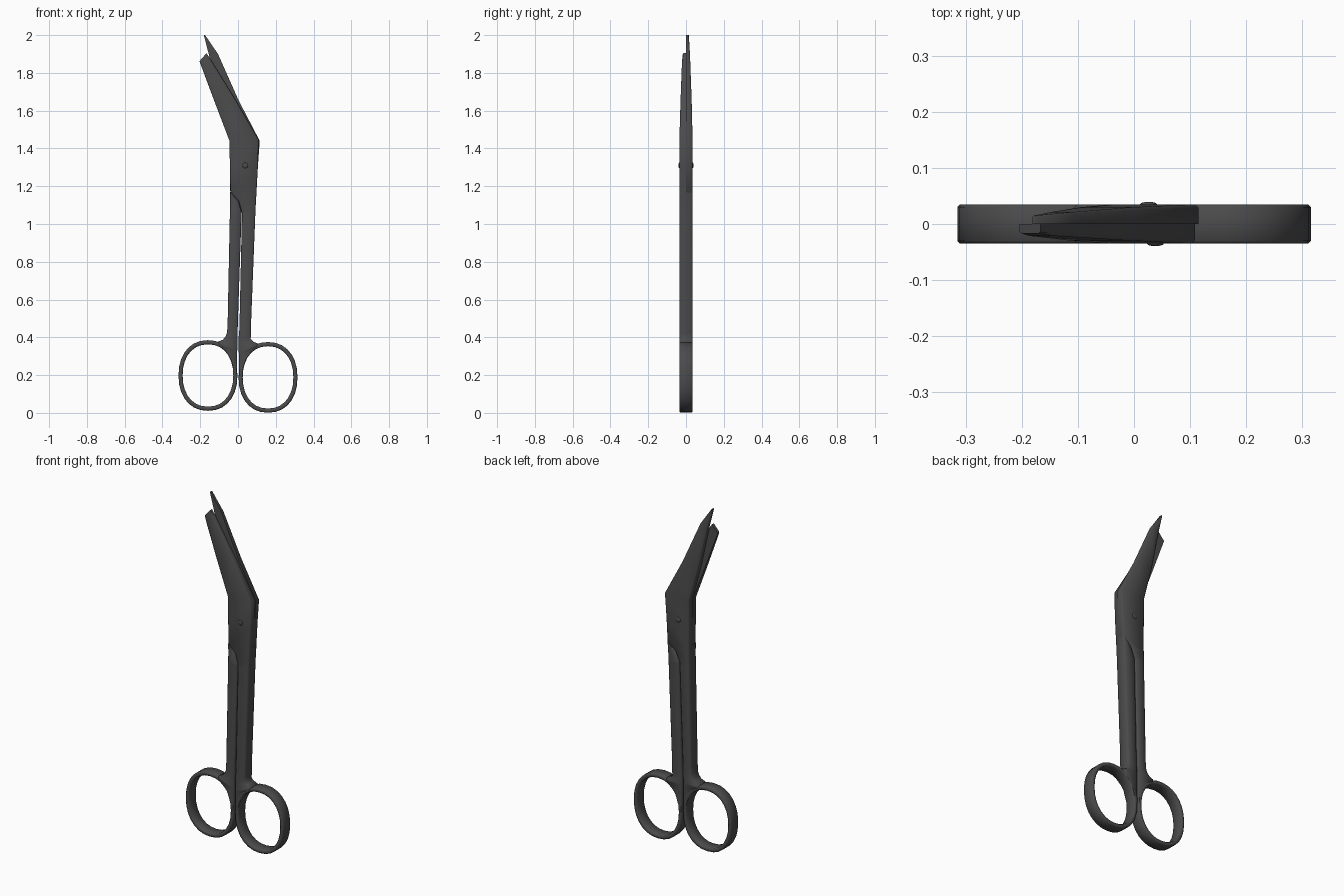
import bpy, bmesh, math

if "Cube" in bpy.data.objects:
    bpy.data.objects.remove(bpy.data.objects["Cube"])

T = 0.035          # half thickness of the closed scissors

steel = bpy.data.materials.new("dark_steel")
steel.diffuse_color = (0.07, 0.07, 0.07, 1)
steel.use_nodes = True
steel.node_tree.nodes["Principled BSDF"].inputs["Base Color"].default_value = steel.diffuse_color


def finish(bm, name, angle=60):
    bmesh.ops.recalc_face_normals(bm, faces=bm.faces)
    me = bpy.data.meshes.new(name)
    bm.to_mesh(me)
    bm.free()
    me.materials.append(steel)
    ob = bpy.data.objects.new(name, me)
    bpy.context.collection.objects.link(ob)
    bpy.ops.object.select_all(action='DESELECT')
    ob.select_set(True)
    bpy.context.view_layer.objects.active = ob
    bpy.ops.object.shade_smooth_by_angle(angle=math.radians(angle))
    return ob


def bridge(bm, loops, closed):
    n = len(loops[0])
    pairs = list(zip(loops, loops[1:]))
    if closed:
        pairs.append((loops[-1], loops[0]))
    else:
        bm.faces.new(loops[0])
        bm.faces.new(loops[-1])
    for a, b in pairs:
        for i in range(n):
            j = (i + 1) % n
            bm.faces.new((a[i], a[j], b[j], b[i]))


def loft(name, stations, side):
    """Stations are (lx, lz, rx, rz, thickness); side -1 front, 1 back, 0 both."""
    bm = bmesh.new()
    loops = []
    for lx, lz, rx, rz, t in stations:
        w = math.hypot(rx - lx, rz - lz)
        i = min(0.006, 0.3 * w) / w
        outer = [(1, .83), (1 - i, 1), (i, 1), (0, .83)]
        if side:
            prof = [(0, 0), (1, 0)] + outer
        else:
            prof = [(u, -v) for u, v in reversed(outer)] + outer
        loops.append([bm.verts.new((lx + (rx - lx) * u, v * t * (side or 1),
                                    lz + (rz - lz) * u)) for u, v in prof])
    bridge(bm, loops, False)
    return finish(bm, name)


def ring(name, cx, cz, rx=0.134, rz=0.165, band=0.022, n=28):
    bm = bmesh.new()
    e = .005
    prof = [(0, e - T), (e, -T), (band - e, -T), (band, e - T),
            (band, T - e), (band - e, T), (e, T), (0, T - e)]
    loops = []
    for k in range(n):
        a = 2 * math.pi * k / n
        c, s = math.cos(a), math.sin(a)
        c = math.copysign(abs(c) ** (2 / 2.2), c)
        s = math.copysign(abs(s) ** (2 / 2.2), s)
        loops.append([bm.verts.new((cx + (rx + o) * c, y, cz + (rz + o) * s))
                      for o, y in prof])
    bridge(bm, loops, True)
    return finish(bm, name)


# Front blade with blunt tip, running down to the right shank
loft("front_blade", [
    (-.204, 1.862, -.167, 1.904, .017), (-.193, 1.832, -.143, 1.868, .021),
    (-.125, 1.65, -.012, 1.655, .029), (-.045, 1.44, .109, 1.447, T),
    (-.043, 1.30, .105, 1.30, T), (-.040, 1.17, .098, 1.17, T),
    (.004, 1.12, .095, 1.12, T), (.021, 1.06, .092, 1.06, T)], -1)

# Back blade with pointed tip, running down to the left shank
loft("back_blade", [
    (-.181, 2.0, -.174, 2.0, .015), (-.155, 1.90, -.106, 1.90, .021),
    (-.100, 1.65, .003, 1.655, .030), (-.043, 1.44, .115, 1.44, T),
    (-.042, 1.30, .105, 1.30, T), (-.041, 1.17, .098, 1.17, T),
    (-.042, 1.12, .044, 1.12, T), (-.043, 1.06, .019, 1.06, T)], 1)

# Slanted shoulders where each shank thickens beside the opposite blade
loft("left_shoulder", [
    (-.041, 1.168, -.035, 1.168, T), (-.042, 1.12, .003, 1.12, T),
    (-.043, 1.06, .019, 1.06, T)], -1)
loft("right_shoulder", [
    (.091, 1.168, .098, 1.168, T), (.046, 1.12, .095, 1.12, T),
    (.021, 1.06, .092, 1.06, T)], 1)

# Shanks flaring into the finger rings: (outer x, z, inner x, z)
flare = [(.067, .403, .002, .403), (.080, .387, .003, .387),
         (.106, .377, .003, .365), (.106, .360, .004, .33),
         (.050, .315, .004, .26), (.028, .25, .004, .20)]
shanks = {
    "left": (-1, 0, [(.043, 1.06, -.019, 1.06), (.055, .47, .001, .47),
                     (.058, .425, .002, .425)]),
    "right": (1, -.01, [(.092, 1.06, .021, 1.06), (.069, .47, .008, .47),
                        (.069, .42, .006, .42)])}
for name, (s, dz, top) in shanks.items():
    st = [(s * a, b, s * c, d, T) for a, b, c, d in top]
    st += [(s * a, b + dz, s * c, d + dz, T) for a, b, c, d in flare]
    loft(name + "_shank", st, 0)
    ring(name + "_finger_ring", s * .159, .198 + dz)

# Pivot rivet heads
for name, x, y in (("front_rivet", .038, -T), ("back_rivet", .026, T)):
    bm = bmesh.new()
    bmesh.ops.create_uvsphere(bm, u_segments=16, v_segments=8, radius=.015)
    bmesh.ops.scale(bm, vec=(1, .3, 1), verts=bm.verts)
    bmesh.ops.translate(bm, vec=(x, y, 1.31), verts=bm.verts)
    finish(bm, name)
